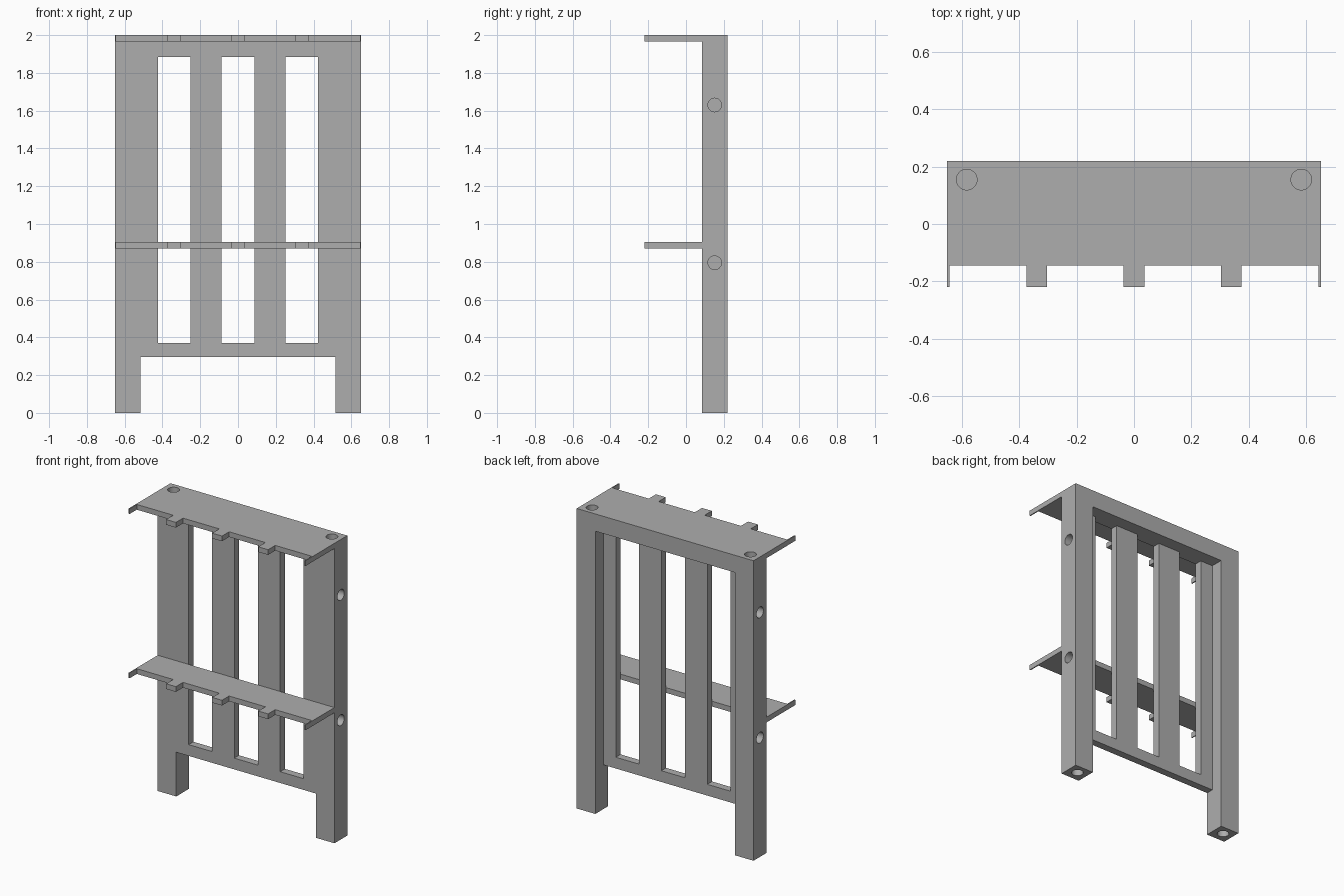
import bpy
import bmesh
from mathutils import Matrix, Vector

cube = bpy.data.objects.get("Cube")
if cube:
    bpy.data.objects.remove(cube, do_unlink=True)

grey = bpy.data.materials.new("plain grey")
grey.use_nodes = True
COLOUR = (0.42, 0.42, 0.42, 1)
grey.diffuse_color = COLOUR
grey.node_tree.nodes["Principled BSDF"].inputs["Base Color"].default_value = COLOUR

W, FRONT, BACK, TOP = 0.652, 0.085, 0.22, 2.0
LEG_IN = 0.515           # inner face of each leg
PANEL_BACK = 0.135       # back of the thin slatted panel
SILL, HEAD = 0.37, 1.885  # bottom and top of the openings
THICK = 0.035            # shelf thickness
HOLE_R, HOLE_DEPTH = 0.036, 0.07


def finish(name, bm):
    bmesh.ops.recalc_face_normals(bm, faces=bm.faces)
    mesh = bpy.data.meshes.new(name)
    bm.to_mesh(mesh)
    bm.free()
    mesh.materials.append(grey)
    obj = bpy.data.objects.new(name, mesh)
    bpy.context.collection.objects.link(obj)
    return obj


def box(name, x, y, z):
    bm = bmesh.new()
    bmesh.ops.create_cube(bm, size=1)
    for v in bm.verts:
        for i, (lo, hi) in enumerate((x, y, z)):
            v.co[i] = hi if v.co[i] > 0 else lo
    return finish(name, bm)


def drill(obj, centre, axis):
    """Cut a blind round hole centred on a surface point."""
    bm = bmesh.new()
    turn = Vector((0, 0, 1)).rotation_difference(Vector(axis)).to_matrix().to_4x4()
    bmesh.ops.create_cone(bm, cap_ends=True, segments=32, radius1=HOLE_R,
                          radius2=HOLE_R, depth=2 * HOLE_DEPTH,
                          matrix=Matrix.Translation(centre) @ turn)
    cutter = finish("hole_cutter", bm)
    cutter.hide_render = True
    mod = obj.modifiers.new("hole", "BOOLEAN")
    mod.operation, mod.solver, mod.object = "DIFFERENCE", "EXACT", cutter
    bpy.context.view_layer.objects.active = obj
    bpy.ops.object.modifier_apply(modifier=mod.name)
    bpy.data.objects.remove(cutter, do_unlink=True)


def span(side, a, b):
    return tuple(sorted((side * a, side * b)))


# Legs with peg holes, and the panel parts beside them
for side, label in ((1, "left"), (-1, "right")):
    leg = box(label + "_leg", span(side, LEG_IN, W), (FRONT, BACK), (0, TOP))
    for z in (0, TOP):
        drill(leg, (side * 0.584, 0.155, z), (0, 0, 1))
    for z in (0.795, 1.63):
        drill(leg, (side * W, 0.152, z), (1, 0, 0))
    bpy.ops.object.select_all(action="DESELECT")
    leg.select_set(True)
    bpy.context.view_layer.objects.active = leg
    bpy.ops.object.shade_smooth_by_angle()
    box(label + "_stile", span(side, 0.423, LEG_IN), (FRONT, PANEL_BACK), (SILL, HEAD))
    box(label + "_slat", span(side, 0.087, 0.252), (FRONT, PANEL_BACK), (SILL, HEAD))

# Cross rails
box("bottom_rail", (-LEG_IN, LEG_IN), (FRONT, PANEL_BACK), (0.295, SILL))
box("top_beam", (-LEG_IN, LEG_IN), (FRONT, BACK), (HEAD, TOP))


# Shelves: flat outline with tabs and thin end prongs along the front
def shelf(name, z):
    edge, tip = -0.145, -0.22
    outline = [(-W, FRONT), (-W, tip), (-0.645, tip), (-0.645, edge)]
    for x in (-0.34, 0, 0.34):
        a, b = x - 0.036, x + 0.036
        outline += [(a, edge), (a, tip), (b, tip), (b, edge)]
    outline += [(0.645, edge), (0.645, tip), (W, tip), (W, FRONT)]
    bm = bmesh.new()
    face = bm.faces.new([bm.verts.new((x, y, z)) for x, y in outline])
    out = bmesh.ops.extrude_face_region(bm, geom=[face])
    verts = [g for g in out["geom"] if isinstance(g, bmesh.types.BMVert)]
    bmesh.ops.translate(bm, verts=verts, vec=(0, 0, THICK))
    return finish(name, bm)


shelf("top_shelf", TOP - THICK)
shelf("middle_shelf", 0.87)
